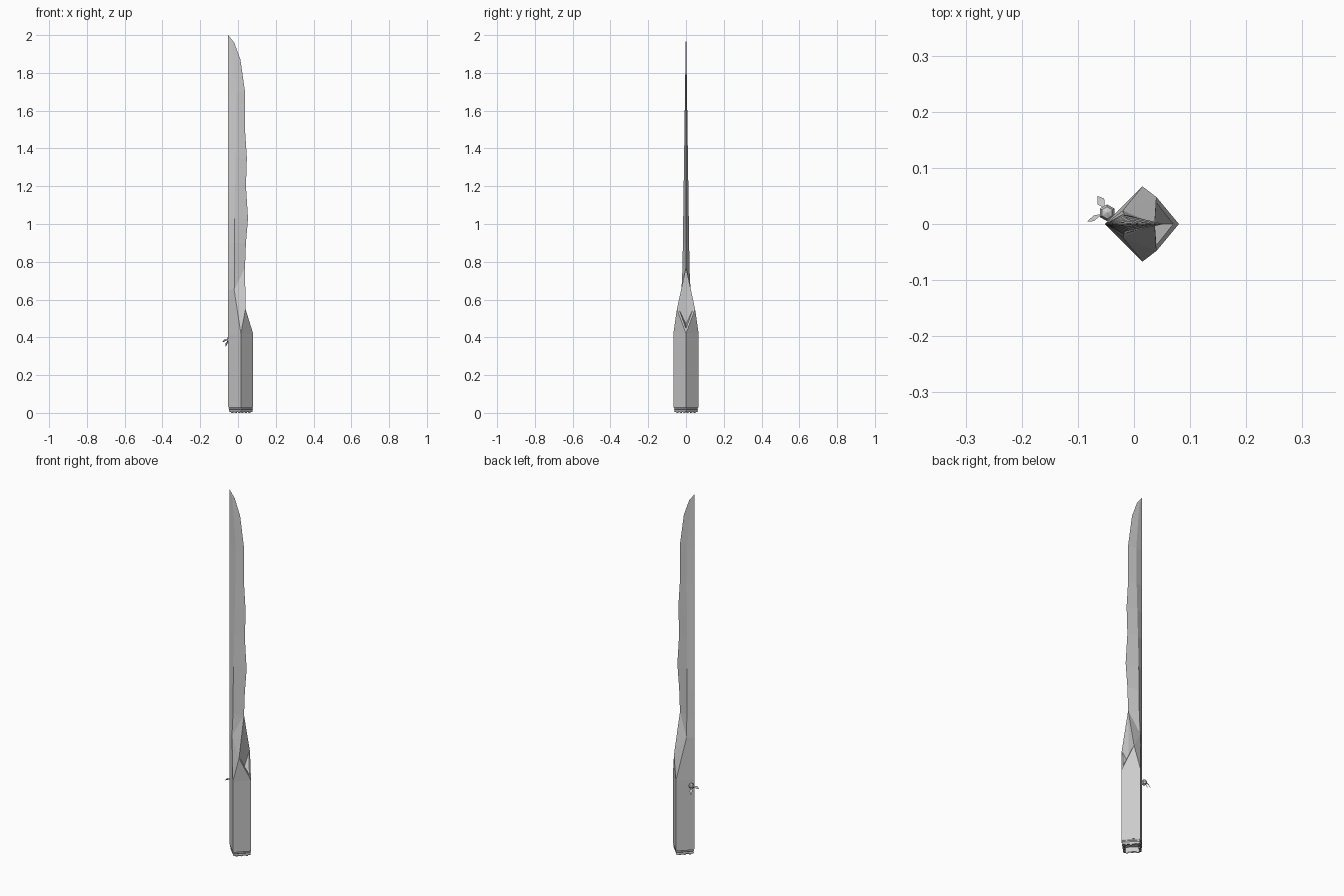
import bpy, bmesh, math
from mathutils import Vector, Matrix

if "Cube" in bpy.data.objects:
    bpy.data.objects.remove(bpy.data.objects["Cube"])


def finish(bm, name):
    bmesh.ops.remove_doubles(bm, verts=bm.verts[:], dist=0.0003)
    bmesh.ops.recalc_face_normals(bm, faces=bm.faces[:])
    me = bpy.data.meshes.new(name)
    bm.to_mesh(me)
    bm.free()
    ob = bpy.data.objects.new(name, me)
    bpy.context.collection.objects.link(ob)
    return ob


# Post with a split top that runs up into a long blade
# Wavy right edge of the blade: (z, x)
edge = [(.77, .037), (.9, .042), (1.03, .053), (1.2, .042), (1.35, .047),
        (1.5, .037), (1.7, .037), (1.87, .013), (1.96, -.02)]
BACK = -.052
bm = bmesh.new()
for s in (-1, 1):
    def face(*pts):
        bm.faces.new([bm.verts.new((x, s * y, z)) for x, y, z in pts])

    P0, P1, P2 = (BACK, 0, .03), (.015, .067, .03), (.08, 0, .03)
    Q0, Q1, Q2 = (BACK, 0, .42), (.015, .067, .42), (.08, 0, .42)
    B, A, R = (.04, .048, .55), (.037, 0, .77), (-.02, .024, .65)
    spine = (BACK, 0, .65)
    # lower walls and shoulder
    face(P0, P1, Q1, Q0)
    face(P1, P2, Q2, Q1)
    face(Q1, Q2, B)
    face(Q0, Q1, R, spine)
    face(Q1, B, R)
    face(B, A, R)
    face(P0, P1, P2)
    # rim and recess of the split
    iA, iB, iC, D = (.037, 0, .74), (.04, .038, .55), (.07, 0, .445), (.034, 0, .47)
    face(A, B, iB, iA)
    face(B, Q2, iC, iB)
    face(iA, iB, D)
    face(iB, iC, D)
    # blade stations: ridge between straight spine and wavy edge
    def ridge(z):
        x = -.018 if z < 1 else -.018 + .008 * min(1, (z - 1) / .5)
        if z > 1.8:
            x = -.018 - (z - 1.8) * .1
        return (x, .001 + .017 * (2 - z) / 1.2, z)

    prev = (spine, R, A)
    for i, (z, x) in enumerate(edge):
        cur = ((BACK, 0, z), ridge(z), (x, 0, z))
        face(prev[0], prev[1], cur[1], cur[0])
        if i:
            face(prev[1], prev[2], cur[2], cur[1])
        else:
            face(prev[1], prev[2], cur[1])
        prev = cur
    tip = (BACK, 0, 2.0)
    face(prev[0], prev[1], tip)
    face(prev[1], prev[2], tip)
finish(bm, "split_post")

# Square base frame: hollow stacked bands
bm = bmesh.new()
C = Vector((.015, 0, 0))


def diamond(r, z):
    return [bm.verts.new(C + Vector((r * math.cos(a * math.pi / 2),
                                     r * math.sin(a * math.pi / 2), z))) for a in range(4)]


profile = [(.065, .03), (.061, .025), (.065, .021), (.061, .016), (.063, .010),
           (.060, .004), (.048, .004), (.048, .03)]
rings = [diamond(r, z) for r, z in profile]
for a, b in zip(rings, rings[1:]):
    for i in range(4):
        j = (i + 1) % 4
        bm.faces.new((a[i], a[j], b[j], b[i]))
finish(bm, "base_frame")

# Small tapered feet, three on every side
bm = bmesh.new()
for k in range(4):
    rot = Matrix.Translation(C) @ Matrix.Rotation(math.radians(45 + 90 * k), 4, 'Z')
    for t in (-.026, 0, .026):
        m = rot @ Matrix.Translation((.038, t, .006)) @ Matrix.Diagonal((.009, .018, .012, 1))
        new = bmesh.ops.create_cube(bm, size=1, matrix=m)['verts']
        c = sum((v.co for v in new), Vector()) / 8
        for v in new:
            if v.co.z < .005:
                v.co.x += (c.x - v.co.x) * .4
                v.co.y += (c.y - v.co.y) * .4
finish(bm, "feet")

# Knot on the rear left wall
bm = bmesh.new()
bmesh.ops.create_uvsphere(bm, u_segments=6, v_segments=4, radius=.015,
                          matrix=Matrix.Translation((-.048, .02, .388)))
finish(bm, "knot")


# Two hanging leaves
def leaf(name, root, end, width):
    root, end = Vector(root), Vector(end)
    side = (end - root).cross(Vector((-.6, .6, .5))).normalized() * width
    mid = root.lerp(end, .55) + Vector((0, 0, .004))
    low = mid - Vector((0, 0, .003))
    bm = bmesh.new()
    r, e, m, l, a, b = [bm.verts.new(p) for p in (root, end, mid, low, mid + side, mid - side)]
    for c in (m, l):
        for p, q in ((r, a), (a, e), (e, b), (b, r)):
            bm.faces.new((p, q, c))
    finish(bm, name)


leaf("leaf_left", (-.056, .018, .386), (-.084, .004, .374), .008)
leaf("leaf_back", (-.052, .028, .386), (-.065, .05, .35), .008)
